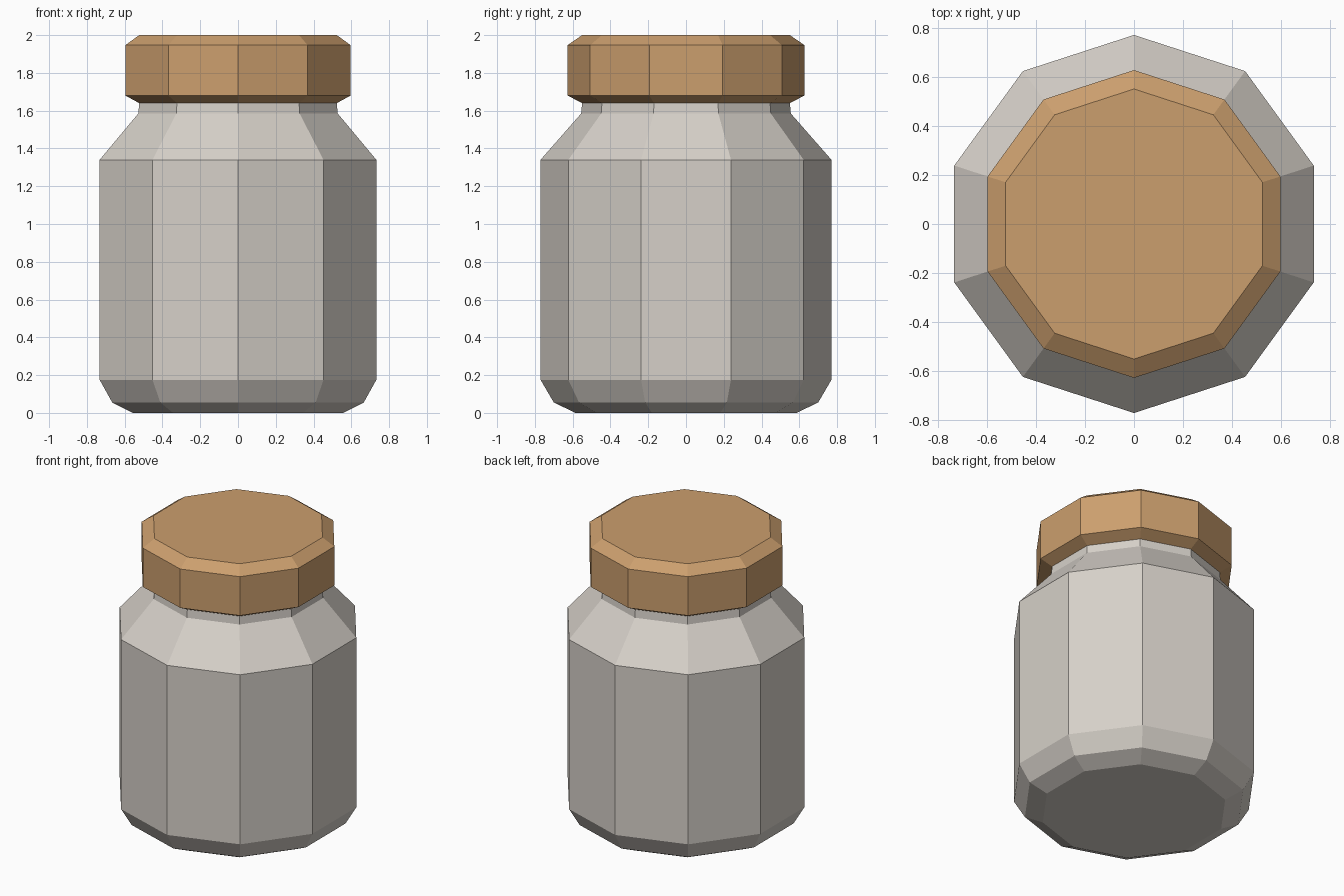
import bpy, bmesh, math

SIDES = 10

cube = bpy.data.objects.get("Cube")
if cube:
    bpy.data.objects.remove(cube, do_unlink=True)


def make_material(name, color):
    mat = bpy.data.materials.new(name)
    mat.use_nodes = True
    mat.diffuse_color = color
    bsdf = mat.node_tree.nodes["Principled BSDF"]
    bsdf.inputs["Base Color"].default_value = color
    bsdf.inputs["Roughness"].default_value = 0.6
    return mat


def lathe(name, profile, mat):
    """Ten-sided closed solid from (radius, height) pairs, bottom to top."""
    bm = bmesh.new()
    rings = []
    for radius, z in profile:
        angles = [math.pi / 2 + math.tau * i / SIDES for i in range(SIDES)]
        rings.append([bm.verts.new((radius * math.cos(a), radius * math.sin(a), z))
                      for a in angles])
    for low, high in zip(rings, rings[1:]):
        for i in range(SIDES):
            j = (i + 1) % SIDES
            bm.faces.new((low[i], low[j], high[j], high[i]))
    bm.faces.new(rings[0][::-1])
    bm.faces.new(rings[-1])
    mesh = bpy.data.meshes.new(name)
    bm.to_mesh(mesh)
    bm.free()
    mesh.materials.append(mat)
    obj = bpy.data.objects.new(name, mesh)
    bpy.context.collection.objects.link(obj)
    return obj


glass = make_material("pale_grey_glass", (0.67, 0.63, 0.58, 1))
cork = make_material("tan_cork", (0.60, 0.345, 0.155, 1))

# Jar body: bevelled base, straight wall, sloped shoulder and short neck
lathe("jar_body", [(0.585, 0), (0.70, 0.055), (0.77, 0.175), (0.77, 1.34),
                   (0.555, 1.585), (0.55, 1.64)], glass)

# Lid: bevelled at both rims
lathe("jar_lid", [(0.55, 1.64), (0.627, 1.68), (0.627, 1.947), (0.55, 2.0)], cork)
